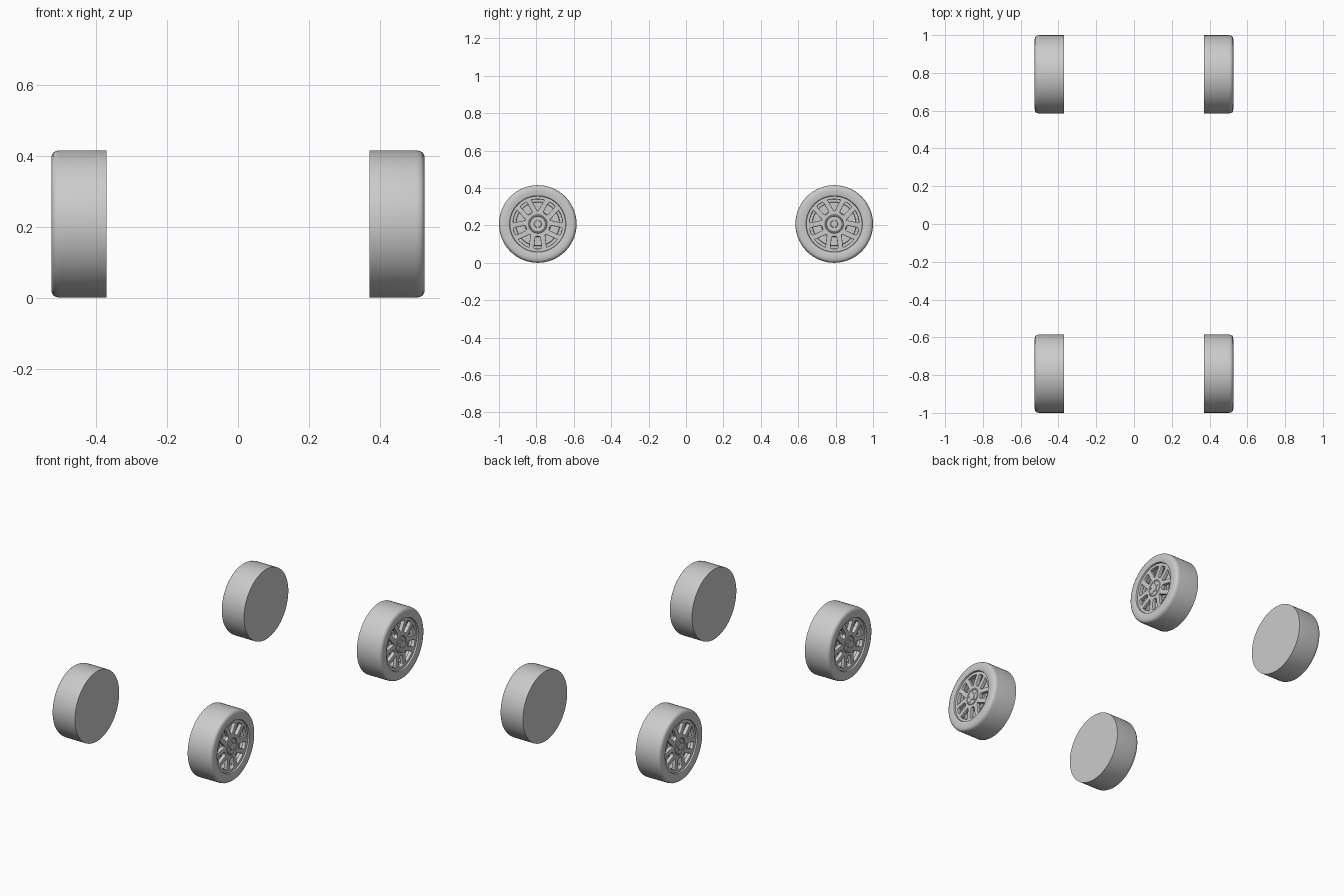
import bpy, bmesh
from math import sin, cos, pi, radians
from mathutils import Vector, Matrix

if "Cube" in bpy.data.objects:
    bpy.data.objects.remove(bpy.data.objects["Cube"])

R = 0.2075          # tyre radius
AXLE_Y = 0.7925     # axle distance from centre
TO_AXLE = Matrix(((0, 0, 1, 0), (1, 0, 0, 0), (0, 1, 0, 0), (0, 0, 0, 1)))


def smooth(mesh, name):
    ob = bpy.data.objects.new(name, mesh)
    bpy.context.collection.objects.link(ob)
    bpy.ops.object.select_all(action='DESELECT')
    ob.select_set(True)
    bpy.context.view_layer.objects.active = ob
    bpy.ops.object.shade_smooth_by_angle(angle=radians(35))
    return ob


def lathe(name, profile, steps=72):
    """Spin (x, radius) points round the x axis."""
    bm = bmesh.new()
    vs = [bm.verts.new((x, 0, r)) for x, r in profile]
    es = [bm.edges.new(p) for p in zip(vs, vs[1:])]
    bmesh.ops.spin(bm, geom=vs + es, axis=(1, 0, 0), cent=(0, 0, 0),
                   angle=2 * pi, steps=steps, use_duplicate=False)
    bmesh.ops.remove_doubles(bm, verts=bm.verts, dist=1e-5)
    bmesh.ops.recalc_face_normals(bm, faces=bm.faces)
    me = bpy.data.meshes.new(name)
    bm.to_mesh(me)
    bm.free()
    return smooth(me, name)


def arc(r, a0, a1, n):
    return [Vector((r * cos(a0 + (a1 - a0) * i / n), r * sin(a0 + (a1 - a0) * i / n)))
            for i in range(n + 1)]


def rounded(pts, corners, d):
    """Round the listed corners of a polygon, starting d away from each."""
    out = []
    for i, p in enumerate(pts):
        if i not in corners:
            out.append(p)
            continue
        a = p + (pts[i - 1] - p).normalized() * d
        b = p + (pts[(i + 1) % len(pts)] - p).normalized() * d
        for k in range(5):
            t = k / 4
            out.append(a * (1 - t) ** 2 + p * 2 * t * (1 - t) + b * t * t)
    return out


def plate(name, loops, x, half, bevel):
    """Extruded, bevelled plate with holes, facing along x."""
    cu = bpy.data.curves.new(name, 'CURVE')
    cu.dimensions, cu.fill_mode = '2D', 'BOTH'
    cu.extrude, cu.bevel_depth, cu.bevel_resolution = half, bevel, 1
    for lp in loops:
        s = cu.splines.new('POLY')
        s.points.add(len(lp) - 1)
        for q, p in zip(s.points, lp):
            q.co = (p.x, p.y, 0, 1)
        s.use_cyclic_u = True
    tmp = bpy.data.objects.new(name + "_curve", cu)
    bpy.context.collection.objects.link(tmp)
    bpy.context.view_layer.update()
    me = bpy.data.meshes.new_from_object(tmp.evaluated_get(bpy.context.evaluated_depsgraph_get()))
    bpy.data.objects.remove(tmp)
    me.transform(Matrix.Translation((x, 0, 0)) @ TO_AXLE)
    return smooth(me, name)


# Tyre with closed flat back and recessed barrel
tyre = lathe("tyre", [(0, 0), (0, R), (0.132, R), (0.143, 0.2055), (0.151, 0.2005),
                      (0.155, 0.192), (0.156, 0.18), (0.156, 0.156), (0.154, 0.151),
                      (0.148, 0.149), (0.105, 0.142), (0.105, 0.135), (0.07, 0.132), (0.07, 0)])
# Brake disc behind the spokes
brake = lathe("brake_disc", [(0.07, 0.118), (0.088, 0.118), (0.09, 0.116), (0.09, 0.07),
                             (0.1, 0.066), (0.1, 0)])

# Rim face: slot inside each spoke pair, wedge window between pairs
loops = [arc(0.148, 0, 2 * pi, 72)[:-1]]
for k in range(5):
    turn = Matrix.Rotation(-pi / 2 + k * 2 * pi / 5, 2)
    half = radians(10.5)
    slot = [Vector((0.063, -0.016))] + arc(0.136, -half, half, 4) + [Vector((0.063, 0.016))]
    loops.append([turn @ p for p in rounded(slot, {0, 1, 5, 6}, 0.012)])
    turn = Matrix.Rotation(-pi / 2 + (k + 0.5) * 2 * pi / 5, 2)
    half = radians(17)
    wedge = [Vector((0.067, -0.004))] + arc(0.136, -half, half, 6) + [Vector((0.067, 0.004))]
    loops.append([turn @ p for p in rounded(wedge, {0, 1, 7, 8}, 0.0035)])
spokes = plate("spokes", loops, 0.134, 0.008, 0.0035)

# Hub cap and wheel nuts
hub = lathe("hub_cap", [(0.1, 0.05), (0.146, 0.05), (0.149, 0.047), (0.149, 0.043),
                        (0.146, 0.041), (0.146, 0.02), (0.149, 0.018), (0.149, 0)], 48)
nuts = []
for k in range(5):
    nut = lathe("wheel_nut", [(0.14, 0.0045), (0.149, 0.0045), (0.149, 0)], 6)
    a = pi / 2 + k * 2 * pi / 5
    nut.data.transform(Matrix.Translation((0, 0.031 * cos(a), 0.031 * sin(a))))
    nuts.append(nut)

# Place the wheel set at the four corners
parts = [tyre, brake, spokes, hub] + nuts
for end, y in (("front", -AXLE_Y), ("rear", AXLE_Y)):
    for side, s in (("right", 1), ("left", -1)):
        for p in parts:
            ob = bpy.data.objects.new(f"{end}_{side}_{p.name.split('.')[0]}", p.data)
            ob.location = (s * 0.37, y, R)
            ob.rotation_euler.z = 0 if s > 0 else pi
            bpy.context.collection.objects.link(ob)
for p in parts:
    bpy.data.objects.remove(p)
